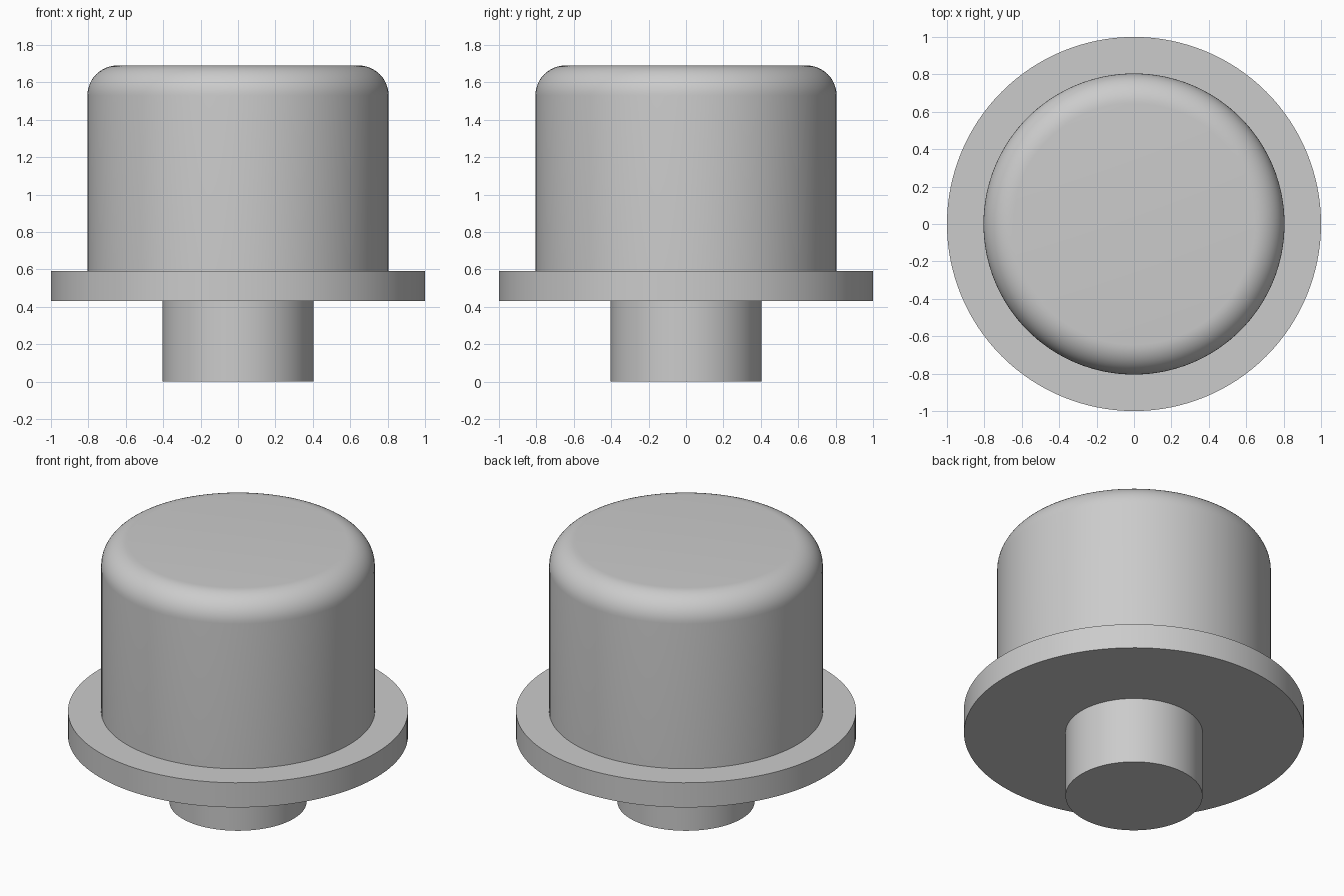
import bpy
import math

cube = bpy.data.objects.get("Cube")
if cube:
    bpy.data.objects.remove(cube, do_unlink=True)

SEGMENTS = 128

grey = bpy.data.materials.new("plain grey")
grey.use_nodes = True
colour = (0.6, 0.6, 0.6, 1)
grey.diffuse_color = colour
grey.node_tree.nodes["Principled BSDF"].inputs["Base Color"].default_value = colour


def disc(name, radius, bottom, top):
    """Upright cylinder between two heights."""
    bpy.ops.mesh.primitive_cylinder_add(
        vertices=SEGMENTS, radius=radius, depth=top - bottom,
        location=(0, 0, (bottom + top) / 2))
    obj = bpy.context.object
    obj.name = name
    obj.data.materials.append(grey)
    return obj


def smooth(obj):
    bpy.ops.object.select_all(action="DESELECT")
    obj.select_set(True)
    bpy.context.view_layer.objects.active = obj
    bpy.ops.object.shade_smooth_by_angle(angle=math.radians(30))


# Narrow stem and wide flange
stem = disc("stem", 0.403, 0, 0.43)
flange = disc("flange", 1.0, 0.43, 0.59)

# Cap with a rounded top rim
cap = disc("cap", 0.805, 0.59, 1.69)
weights = cap.data.attributes.new("bevel_weight_edge", "FLOAT", "EDGE")
for edge in cap.data.edges:
    if all(cap.data.vertices[v].co.z > 0 for v in edge.vertices):
        weights.data[edge.index].value = 1
bevel = cap.modifiers.new("rounded_rim", "BEVEL")
bevel.limit_method = "WEIGHT"
bevel.width = 0.16
bevel.segments = 12
bpy.ops.object.modifier_apply(modifier=bevel.name)

for part in (stem, flange, cap):
    smooth(part)
